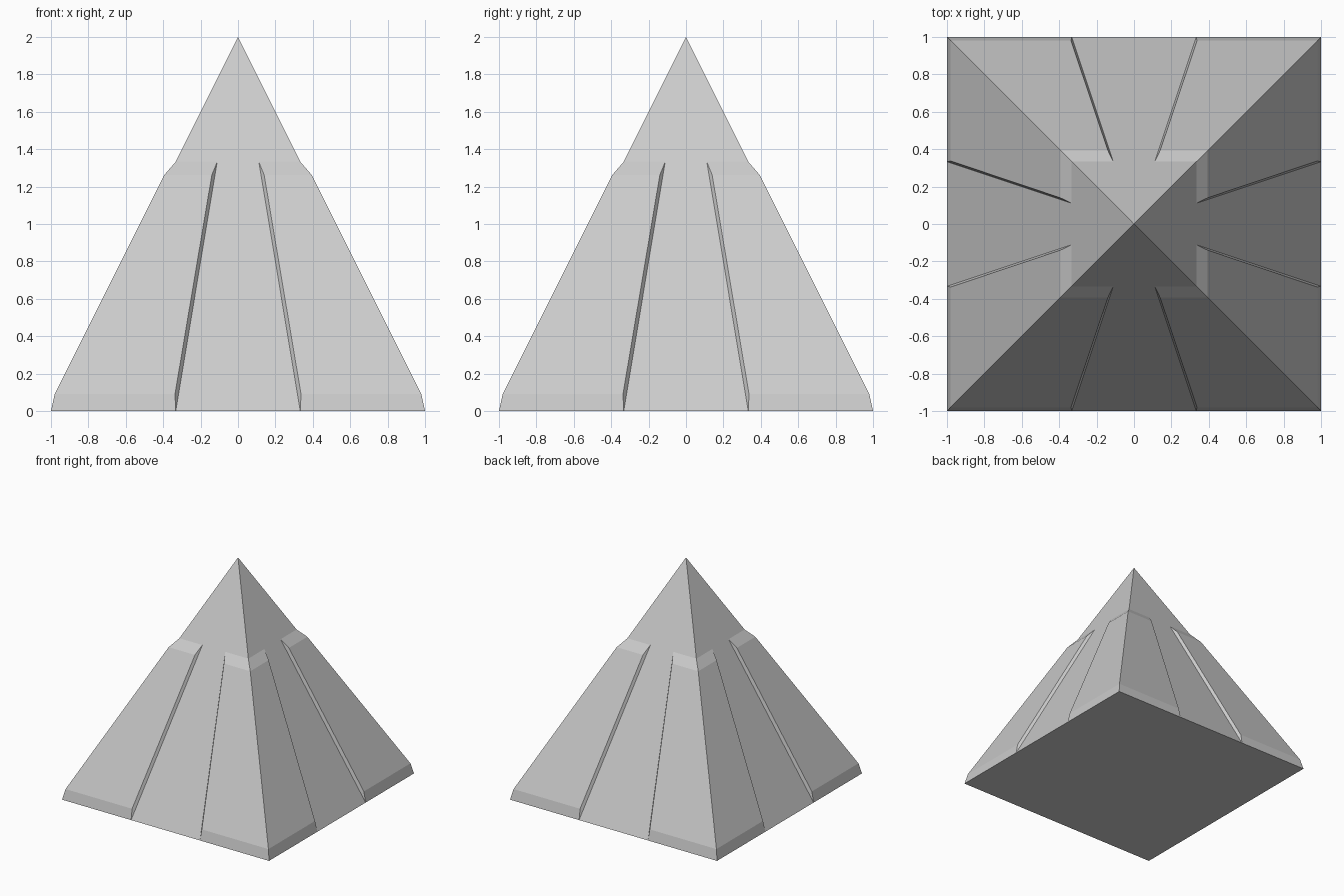
import bpy, bmesh
from math import pi
from mathutils import Matrix, Vector

if "Cube" in bpy.data.objects:
    bpy.data.objects.remove(bpy.data.objects["Cube"])

# Corner-panel profile: (half width at corner, inner x, height)
FOOT = (1.0, 0.333, 0.0)
LOW = (0.98, 0.337, 0.09)
HIGH = (0.394, 0.14, 1.262)
TOP = (0.333, 0.111, 1.333)

bm = bmesh.new()


def add_face(points, rot):
    bm.faces.new([bm.verts.new(rot @ Vector(p)) for p in points])


def corner(level, s):
    w, _, z = level
    return (s * w, -w, z)


def inner(level, s):
    w, x, z = level
    return (s * x, -w, z)


for i in range(4):
    rot = Matrix.Rotation(i * pi / 2, 3, 'Z')
    # Recessed middle strip
    add_face([inner(FOOT, -1), inner(FOOT, 1), inner(TOP, 1), inner(TOP, -1)], rot)
    # Peak face
    add_face([corner(TOP, -1), inner(TOP, -1), inner(TOP, 1), corner(TOP, 1), (0, 0, 2)], rot)
    # Raised corner panels: lower bevel, face, upper bevel, side wall
    for s in (-1, 1):
        for a, b in ((FOOT, LOW), (LOW, HIGH), (HIGH, TOP)):
            add_face([inner(a, s), corner(a, s), corner(b, s), inner(b, s)], rot)
        add_face([inner(level, s) for level in (FOOT, LOW, HIGH, TOP)], rot)

# Weld the sides together and close the base
bmesh.ops.remove_doubles(bm, verts=bm.verts, dist=0.0005)
bmesh.ops.holes_fill(bm, edges=[e for e in bm.edges if e.is_boundary], sides=0)
bmesh.ops.recalc_face_normals(bm, faces=bm.faces)

mesh = bpy.data.meshes.new("pyramid")
bm.to_mesh(mesh)
bm.free()
bpy.context.collection.objects.link(bpy.data.objects.new("pyramid", mesh))
